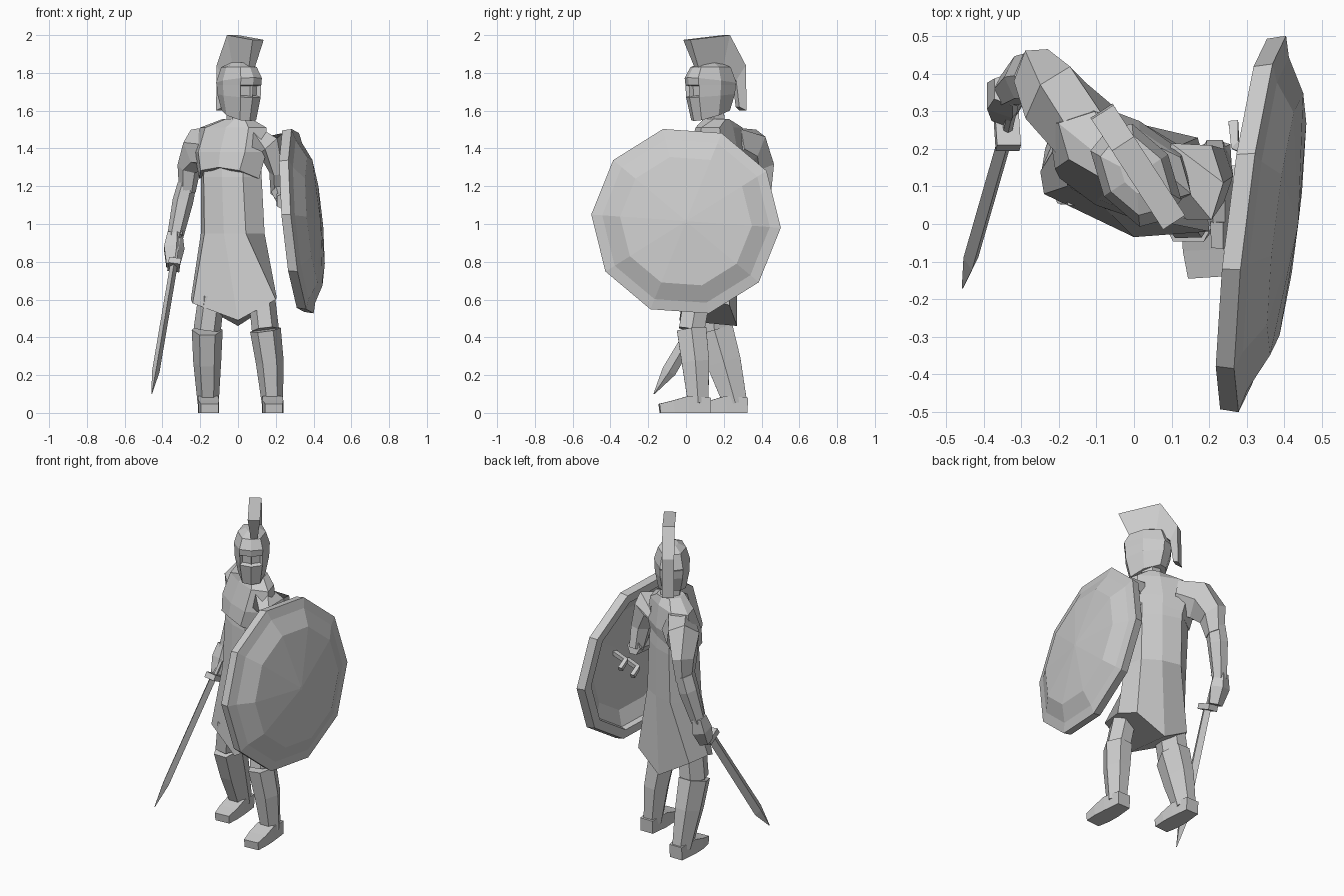
import bpy, bmesh
from math import sin, cos, pi, radians, sqrt
from mathutils import Vector

cube = bpy.data.objects.get("Cube")
if cube:
    bpy.data.objects.remove(cube, do_unlink=True)

GREY = (0.6, 0.6, 0.6, 1)
stone = bpy.data.materials.new("plain_grey")
stone.use_nodes = True
stone.diffuse_color = GREY
stone.node_tree.nodes["Principled BSDF"].inputs["Base Color"].default_value = GREY

# Octagonal body section: side, corner, centre front, corner, ...
PATTERN = [(1, 0), (.65, .85), (0, 1), (-.65, .85),
           (-1, 0), (-.65, -.85), (0, -1), (.65, -.85)]


def finish(name, bm):
    bmesh.ops.recalc_face_normals(bm, faces=bm.faces)
    mesh = bpy.data.meshes.new(name)
    bm.to_mesh(mesh)
    bm.free()
    mesh.materials.append(stone)
    obj = bpy.data.objects.new(name, mesh)
    bpy.context.scene.collection.objects.link(obj)
    return obj


def loft(name, rings, edit=None):
    """Skin a list of equal point rings and cap both ends."""
    bm = bmesh.new()
    rows = [[bm.verts.new(p) for p in ring] for ring in rings]
    n = len(rows[0])
    for low, high in zip(rows, rows[1:]):
        for i in range(n):
            j = (i + 1) % n
            bm.faces.new((low[i], low[j], high[j], high[i]))
    bm.faces.new(rows[0][::-1])
    bm.faces.new(rows[-1])
    bmesh.ops.recalc_face_normals(bm, faces=bm.faces)
    if edit:
        edit(bm)
    return finish(name, bm)


def turned(cx, cy, rot, side, fwd, z):
    """Point given by left and forward offsets from a turned centre."""
    t = radians(rot)
    return Vector((cx + side * cos(t) + fwd * sin(t), cy + side * sin(t) - fwd * cos(t), z))


def section(cx, cy, z, a, b, rot, drop=0, tilt=0):
    return [turned(cx, cy, rot, a * s, b * f, z - drop * f * f - tilt * f) for s, f in PATTERN]


def tube(name, pts, sides=6, ref=(1, 0, 0), box=False):
    """Faceted limb through (x, y, z, half width, half depth) points."""
    centres = [Vector(p[:3]) for p in pts]
    rings = []
    for i, p in enumerate(pts):
        t = (centres[min(i + 1, len(pts) - 1)] - centres[max(i - 1, 0)]).normalized()
        r = Vector(ref)
        u = (r - t * r.dot(t)).normalized()
        v = t.cross(u)
        k, phase = (sqrt(2), pi / 4) if box else (1, 0)
        rings.append([centres[i] + u * p[3] * k * cos(phase + 2 * pi * j / sides)
                      + v * p[4] * k * sin(phase + 2 * pi * j / sides) for j in range(sides)])
    return loft(name, rings)


# Tunic: the hem dips to a point at front and back
hem = [(.205, .1, .61), (.2, -.02, .6), (0, -.035, .49), (-.24, .08, .58),
       (-.25, .14, .6), (-.19, .24, .57), (0, .27, .46), (.17, .23, .57)]
loft("tunic", [hem,
               section(-.028, .155, .95, .182, .125, -22),
               section(-.035, .168, 1.25, .178, .115, -26),
               section(-.035, .178, 1.42, .18, .09, -28)])

# Chest armour with an arched lower lip at the front
loft("chest_armour", [section(-.047, .157, 1.24, .18, .12, -28, drop=-.06),
                      section(-.04, .17, 1.38, .215, .118, -28),
                      section(-.025, .175, 1.51, .2, .085, -28),
                      section(-.005, .16, 1.555, .08, .07, -10)])
tube("neck", [(0, .155, 1.5, .065, .065), (.005, .14, 1.66, .06, .06)])


# Helmet with sunken eye openings
def cut_eyes(bm):
    front = turned(0, 0, 33, 0, 1, 0)
    eyes = [f for f in bm.faces if 1.68 < f.calc_center_median().z < 1.73
            and f.normal.dot(front) > .85]
    bmesh.ops.inset_individual(bm, faces=eyes, thickness=.01, depth=-.025)


HX, HY, HR = .005, .13, 33
loft("helmet", [section(HX, HY, 1.575, .078, .105, HR, tilt=.03),
                section(HX, HY, 1.68, .098, .133, HR, tilt=.01),
                section(HX, HY, 1.735, .1, .137, HR),
                section(HX, HY, 1.76, .102, .142, HR, tilt=-.015),
                section(HX, HY, 1.83, .08, .11, HR),
                section(HX, HY, 1.855, .035, .05, HR)], cut_eyes)

# Crest sweeping over the helmet and down the back
crest = [((.085, 1.82), (.15, 1.975)), ((-.07, 1.84), (-.1, 2.0)),
         ((-.15, 1.76), (-.2, 1.84)), ((-.17, 1.62), (-.205, 1.6))]
loft("crest", [[turned(HX + .02, HY, HR, s * w, f, z) for (f, z), s, w in
                ((low, -1, .018), (top, -1, .035), (top, 1, .035), (low, 1, .018))]
               for low, top in crest])

# Right arm, bracer and fist
tube("right_upper_arm", [(-.12, .24, 1.41, .1, .115), (-.21, .33, 1.395, .1, .125),
                         (-.26, .385, 1.30, .062, .095), (-.268, .395, 1.17, .044, .065)])
tube("right_bracer", [(-.27, .395, 1.21, .05, .068), (-.292, .39, 1.12, .055, .066),
                      (-.335, .355, .92, .042, .046)])
tube("right_hand", [(-.337, .36, .95, .044, .048), (-.343, .34, .87, .06, .064),
                    (-.347, .3, .78, .04, .048)], 5)

# Left arm reaching behind the shield
tube("left_upper_arm", [(.08, .13, 1.43, .09, .1), (.175, .11, 1.425, .085, .115),
                        (.215, .13, 1.28, .05, .085), (.215, .18, 1.16, .042, .055)])
tube("left_forearm", [(.215, .21, 1.18, .042, .05), (.222, .1, 1.16, .042, .045),
                      (.228, 0, 1.13, .03, .035)])
tube("left_hand", [(.228, .01, 1.13, .03, .05), (.228, -.06, 1.12, .028, .045)], 5)

# Sword
BACK = (0, 1, 0)
tube("sword_grip", [(-.315, .345, .95, .014, .014), (-.338, .25, .79, .014, .014)], 6, BACK)
tube("sword_pommel", [(-.312, .355, .97, .024, .024), (-.316, .335, .94, .024, .024)], 6, BACK)
tube("sword_guard", [(-.336, .255, .80, .05, .032), (-.34, .24, .77, .05, .032)], 4, BACK, True)
tube("sword_blade", [(-.34, .24, .78, .034, .02), (-.435, -.09, .22, .038, .02),
                     (-.457, -.17, .1, .003, .002)], 4, BACK)

# Legs, greaves and feet
legs = {"left": [(.125, .06, .62), (.145, .03, .44), (.168, .05, .27), (.182, .065, .05)],
        "right": [(-.14, .14, .62), (-.163, .15, .44), (-.163, .2, .27), (-.158, .262, .05)]}
depths = {"left": (.09, .084, .062), "right": (.115, .105, .072)}
for side, (hip, knee, calf, ankle) in legs.items():
    top, middle, bottom = depths[side]
    tube(side + "_thigh", [(*hip, .07, top - .01), (*knee, .072, top - .012)])
    tube(side + "_greave", [(*knee, .082, top), (*calf, .074, middle), (*ankle, .056, bottom)])
    x, y, z = ankle
    tube(side + "_foot", [(x, y + .065, .04, .042, .04), (x, y - .05, .045, .054, .045),
                          (x + .003, y - .13, .033, .055, .033),
                          (x + .008, y - .205, .024, .046, .024)], 4, box=True)


# Ten-sided tilted shield with a flat rim, domed face and hollow back
def shield_ring(radius, depth):
    pts = []
    for i in range(10):
        t = radians(36 * i - 4)
        y, z = radius * cos(t), radius * sin(t)
        pts.append(Vector((.292 + depth + .12 * y - .09 * z, y, 1.015 + z)))
    return pts


loft("shield", [shield_ring(r, d) for r, d in
                ((.01, .085), (.34, .075), (.43, .03), (.44, 0), (.495, 0),
                 (.503, .05), (.445, .065), (.35, .115), (.01, .145))])

# Bent shield straps
for name, y, z in (("front_strap", .1, .99), ("rear_strap", .22, 1.08)):
    tube(name, [(.38, y - .06, z, .013, .013), (.27, y - .01, z, .013, .013),
                (.265, y + .05, z - .03, .013, .013)], 4, (0, 0, 1), True)
